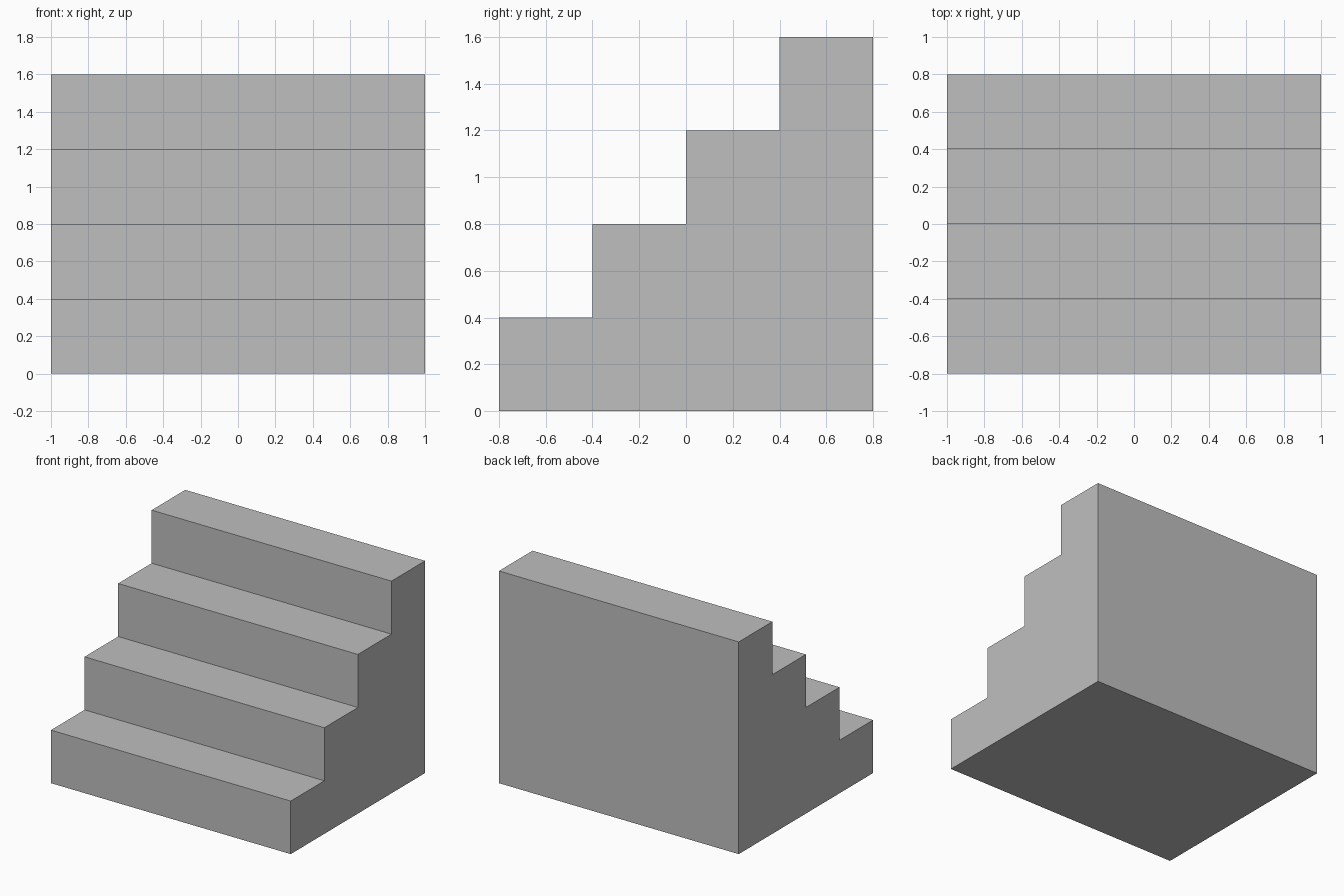
import bpy
import bmesh

cube = bpy.data.objects.get("Cube")
if cube:
    bpy.data.objects.remove(cube, do_unlink=True)

STEPS = 4
WIDTH = 2.0
RISE = 0.4
TREAD = 0.4
DEPTH = STEPS * TREAD

# Plain grey material
grey = bpy.data.materials.new("light grey")
grey.use_nodes = True
colour = (0.52, 0.52, 0.52, 1.0)
grey.diffuse_color = colour
bsdf = next(n for n in grey.node_tree.nodes if n.type == 'BSDF_PRINCIPLED')
bsdf.inputs["Base Color"].default_value = colour

# Stepped side profile as (y, z): each step adds a riser and a tread
profile = [(-DEPTH / 2, 0.0)]
for i in range(STEPS):
    y, z = -DEPTH / 2 + i * TREAD, (i + 1) * RISE
    profile += [(y, z), (y + TREAD, z)]
profile.append((DEPTH / 2, 0.0))

# Extrude the profile across the width into one solid block
bm = bmesh.new()
side = bm.faces.new([bm.verts.new((-WIDTH / 2, y, z)) for y, z in profile])
extruded = bmesh.ops.extrude_face_region(bm, geom=[side], use_keep_orig=True)
moved = [v for v in extruded["geom"] if isinstance(v, bmesh.types.BMVert)]
bmesh.ops.translate(bm, verts=moved, vec=(WIDTH, 0, 0))
bmesh.ops.recalc_face_normals(bm, faces=bm.faces[:])

mesh = bpy.data.meshes.new("staircase")
bm.to_mesh(mesh)
bm.free()
mesh.materials.append(grey)
staircase = bpy.data.objects.new("staircase", mesh)
bpy.context.collection.objects.link(staircase)
